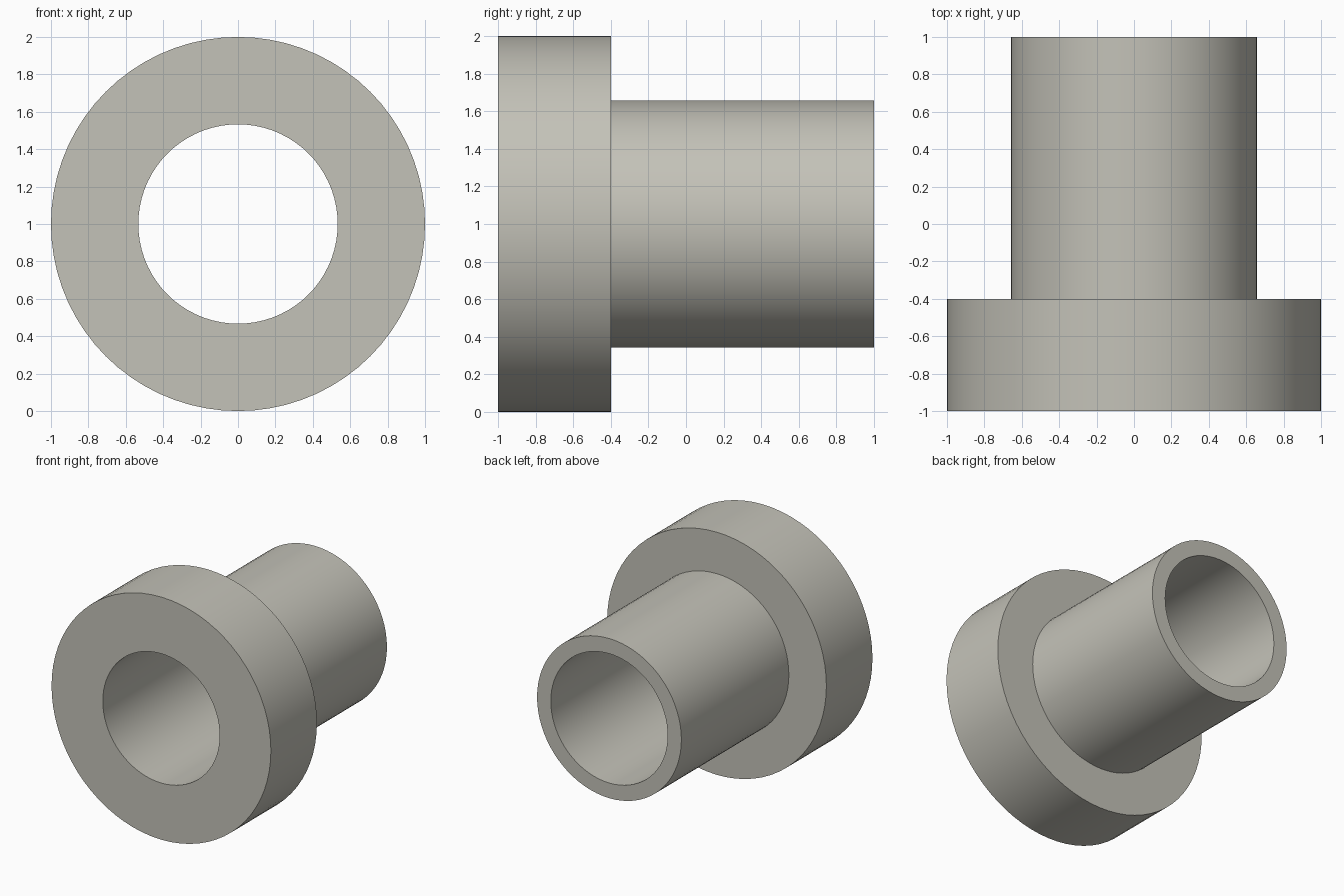
import bpy
import bmesh
import math
from mathutils import Matrix, Vector

cube = bpy.data.objects.get("Cube")
if cube:
    bpy.data.objects.remove(cube, do_unlink=True)

SEGMENTS = 72
FLANGE_R, TUBE_R, BORE_R = 1.0, 0.658, 0.533
FRONT, STEP, BACK = -1.0, -0.4, 1.0

# Warm grey material
grey = bpy.data.materials.new("warm grey")
grey.use_nodes = True
colour = (0.55, 0.54, 0.48, 1)
grey.diffuse_color = colour
grey.node_tree.nodes["Principled BSDF"].inputs["Base Color"].default_value = colour

# Flanged sleeve: closed (radius, y) profile revolved around the bore axis
profile = [(BORE_R, FRONT), (FLANGE_R, FRONT), (FLANGE_R, STEP),
           (TUBE_R, STEP), (TUBE_R, BACK), (BORE_R, BACK)]
bm = bmesh.new()
rings = []
for radius, y in profile:
    ring = []
    for i in range(SEGMENTS):
        a = math.tau * i / SEGMENTS
        ring.append(bm.verts.new((radius * math.cos(a), y, 1 + radius * math.sin(a))))
    rings.append(ring)
for k, ring in enumerate(rings):
    following = rings[(k + 1) % len(rings)]
    for i in range(SEGMENTS):
        j = (i + 1) % SEGMENTS
        bm.faces.new((ring[i], ring[j], following[j], following[i]))
bmesh.ops.recalc_face_normals(bm, faces=bm.faces)

mesh = bpy.data.meshes.new("flanged_sleeve")
bm.to_mesh(mesh)
bm.free()
mesh.materials.append(grey)
sleeve = bpy.data.objects.new("flanged_sleeve", mesh)
bpy.context.collection.objects.link(sleeve)

# Smooth walls, crisp rims
bpy.ops.object.select_all(action="DESELECT")
sleeve.select_set(True)
bpy.context.view_layer.objects.active = sleeve
bpy.ops.object.shade_smooth_by_angle(angle=math.radians(30))
